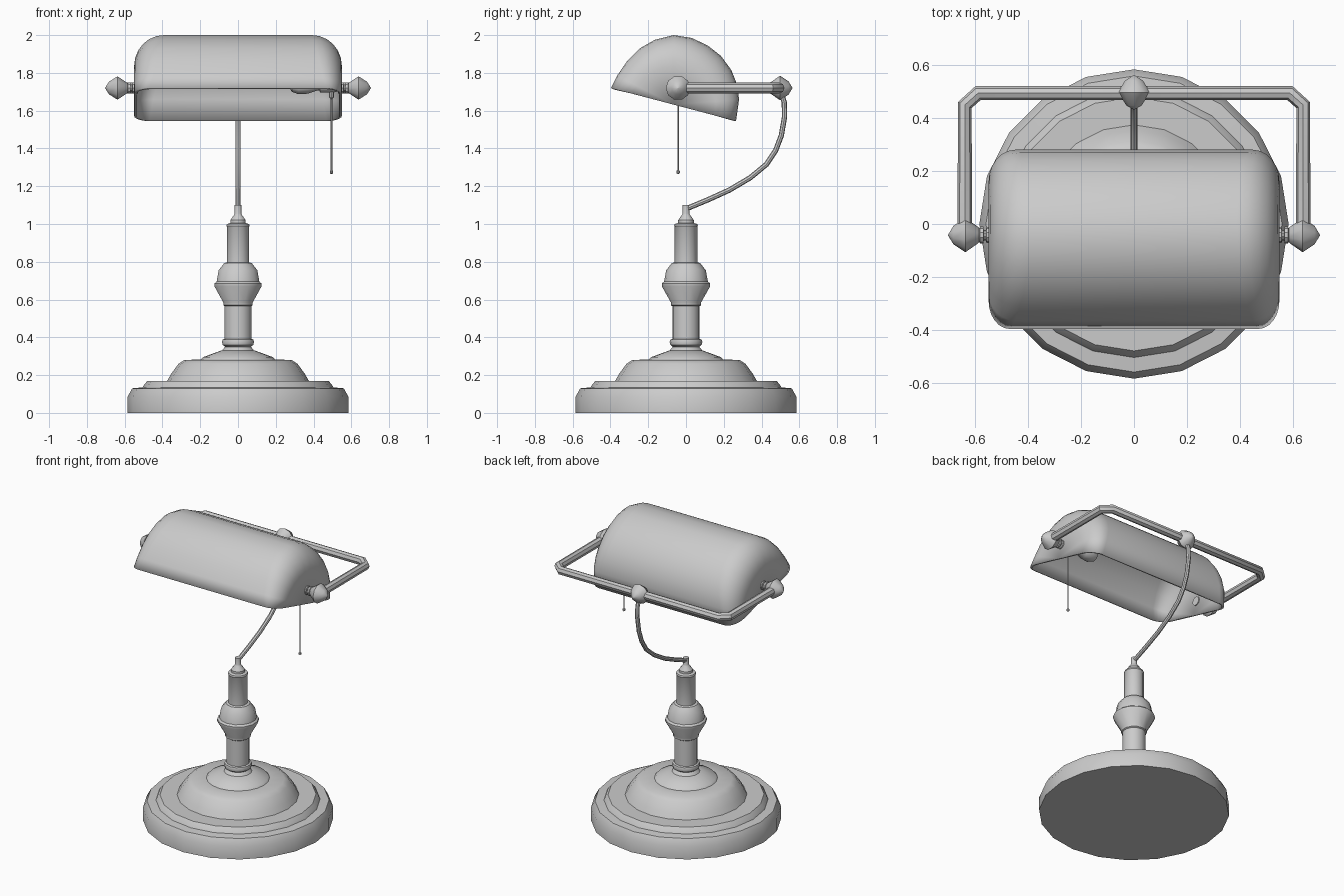
import bpy, bmesh, math
from mathutils import Vector, Matrix

if "Cube" in bpy.data.objects:
    bpy.data.objects.remove(bpy.data.objects["Cube"])


def finish(bm, name, angle=35):
    bmesh.ops.remove_doubles(bm, verts=bm.verts, dist=0.0004)
    bmesh.ops.recalc_face_normals(bm, faces=bm.faces)
    me = bpy.data.meshes.new(name)
    bm.to_mesh(me)
    bm.free()
    ob = bpy.data.objects.new(name, me)
    bpy.context.collection.objects.link(ob)
    shade(ob, angle)
    return ob


def shade(ob, angle):
    bpy.ops.object.select_all(action='DESELECT')
    ob.select_set(True)
    bpy.context.view_layer.objects.active = ob
    bpy.ops.object.shade_smooth_by_angle(angle=math.radians(angle))


def lathe(name, profile, sides, matrix=Matrix(), angle=35):
    """Revolve (radius, height) pairs about local z, capped at both ends."""
    bm = bmesh.new()
    rings = []
    for r, h in profile:
        rings.append([bm.verts.new(matrix @ Vector((
            r * math.sin(2 * math.pi * i / sides),
            r * math.cos(2 * math.pi * i / sides), h))) for i in range(sides)])
    for a, b in zip(rings, rings[1:]):
        for i in range(sides):
            j = (i + 1) % sides
            bm.faces.new((a[i], a[j], b[j], b[i]))
    bm.faces.new(rings[0])
    bm.faces.new(rings[-1])
    return finish(bm, name, angle)


def tube(name, points, radius, res=2):
    cu = bpy.data.curves.new(name, 'CURVE')
    cu.dimensions = '3D'
    cu.bevel_depth = radius
    cu.bevel_resolution = res
    cu.use_fill_caps = True
    sp = cu.splines.new('POLY')
    sp.points.add(len(points) - 1)
    for p, co in zip(sp.points, points):
        p.co = (*co, 1)
    ob = bpy.data.objects.new(name, cu)
    bpy.context.collection.objects.link(ob)
    bpy.ops.object.select_all(action='DESELECT')
    ob.select_set(True)
    bpy.context.view_layer.objects.active = ob
    bpy.ops.object.convert(target='MESH')
    shade(bpy.context.object, 40)


# Stepped round base
lathe("base", [(0.585, 0), (0.585, 0.085), (0.56, 0.13), (0.505, 0.135), (0.50, 0.145),
               (0.48, 0.17), (0.375, 0.17), (0.355, 0.205), (0.315, 0.26), (0.285, 0.28),
               (0.195, 0.283), (0.185, 0.295), (0.09, 0.33)], 20)

# Turned stem
lathe("stem", [(0.09, 0.325), (0.075, 0.345), (0.07, 0.35), (0.083, 0.36), (0.087, 0.375),
               (0.083, 0.388), (0.072, 0.392), (0.072, 0.565), (0.08, 0.57), (0.08, 0.585),
               (0.128, 0.67), (0.128, 0.685), (0.116, 0.695), (0.105, 0.755), (0.075, 0.793),
               (0.06, 0.797), (0.06, 0.985), (0.063, 0.99), (0.06, 1.0), (0.042, 1.005),
               (0.042, 1.02), (0.02, 1.05), (0.018, 1.055), (0.018, 1.10)], 14)

# Curved arm
tube("arm", [(0, 0, 1.08), (0, 0.12, 1.13), (0, 0.23, 1.18), (0, 0.34, 1.245), (0, 0.425, 1.315),
             (0, 0.475, 1.39), (0, 0.505, 1.47), (0, 0.522, 1.57), (0, 0.52, 1.645),
             (0, 0.497, 1.71)], 0.014)

# Yoke holding the shade
yz = 1.72
tube("yoke", [(-0.64, -0.04, yz), (-0.64, 0.45, yz), (-0.59, 0.495, yz),
              (0.59, 0.495, yz), (0.64, 0.45, yz), (0.64, -0.04, yz)], 0.028)

# Knobs at the yoke middle and ends, with pivots into the shade
KNOB = [(0.002, -0.065), (0.03, -0.05), (0.065, 0), (0.035, 0.045), (0.002, 0.065)]
lathe("yoke_knob", KNOB, 10,
      Matrix.Translation((0, 0.498, yz)) @ Matrix.Rotation(-math.pi / 2, 4, 'X'))
for side, s in (("right", 1), ("left", -1)):
    rot = Matrix.Rotation(s * math.pi / 2, 4, 'Y')
    lathe(side + "_knob", KNOB, 10, Matrix.Translation((s * 0.638, -0.042, yz)) @ rot)
    lathe(side + "_pivot", [(0.03, 0.53), (0.03, 0.558), (0.02, 0.56), (0.02, 0.568),
                            (0.032, 0.57), (0.032, 0.582), (0.018, 0.59)], 10,
          Matrix.Translation((0, -0.042, yz)) @ rot)

# Shade: half-round section carried along x, with rounded ends
SECTION = [(-0.397, 1.72), (-0.365, 1.785), (-0.31, 1.865), (-0.245, 1.93), (-0.165, 1.975),
           (-0.065, 2.0), (0.03, 1.985), (0.115, 1.945), (0.185, 1.89), (0.24, 1.815),
           (0.27, 1.74), (0.281, 1.66), (0.265, 1.545)]
MID = Vector((-0.066, 1.632))
n = len(SECTION) - 1
bm = bmesh.new()
rows = []
for sgn in (-1, 1):
    steps = [k * math.pi / 12 for k in range(7)]
    if sgn < 0:
        steps.reverse()
    if sgn < 0:
        rows.append([(sgn * 0.55, *MID)] * (n + 1))
    for a in steps:
        row = []
        for i, p in enumerate(SECTION):
            up = math.sin(math.pi * i / n)          # 0 at the rim, 1 at the crown
            x0 = 0.47 - 0.08 * up
            f = 1 - (0.32 + 0.13 * up) * (1 - math.cos(a))
            y, z = MID + (Vector(p) - MID) * f
            row.append((sgn * (x0 + (0.55 - x0) * math.sin(a)), y, z))
        rows.append(row)
    if sgn > 0:
        rows.append([(sgn * 0.55, *MID)] * (n + 1))
grid = [[bm.verts.new(c) for c in row] for row in rows]
for a, b in zip(grid, grid[1:]):
    for i in range(n):
        bm.faces.new((a[i], a[i + 1], b[i + 1], b[i]))
shade_ob = finish(bm, "lamp_shade", 40)
mod = shade_ob.modifiers.new("thickness", 'SOLIDIFY')
mod.thickness = 0.014
mod.offset = -1

# Bulb and socket inside the shade
lathe("bulb", [(0.01, 0.27), (0.035, 0.285), (0.048, 0.32), (0.045, 0.37), (0.028, 0.42),
               (0.028, 0.43), (0.04, 0.435), (0.04, 0.50), (0.03, 0.54)], 12,
      Matrix.Translation((0, -0.042, 1.735)) @ Matrix.Rotation(math.pi / 2, 4, 'Y'))

# Pull chain with end bead
lathe("pull_chain", [(0.003, 1.72), (0.012, 1.70), (0.012, 1.67), (0.004, 1.66), (0.004, 1.285),
                     (0.009, 1.28), (0.009, 1.27), (0.003, 1.265)], 8,
      Matrix.Translation((0.495, -0.042, 0)))
